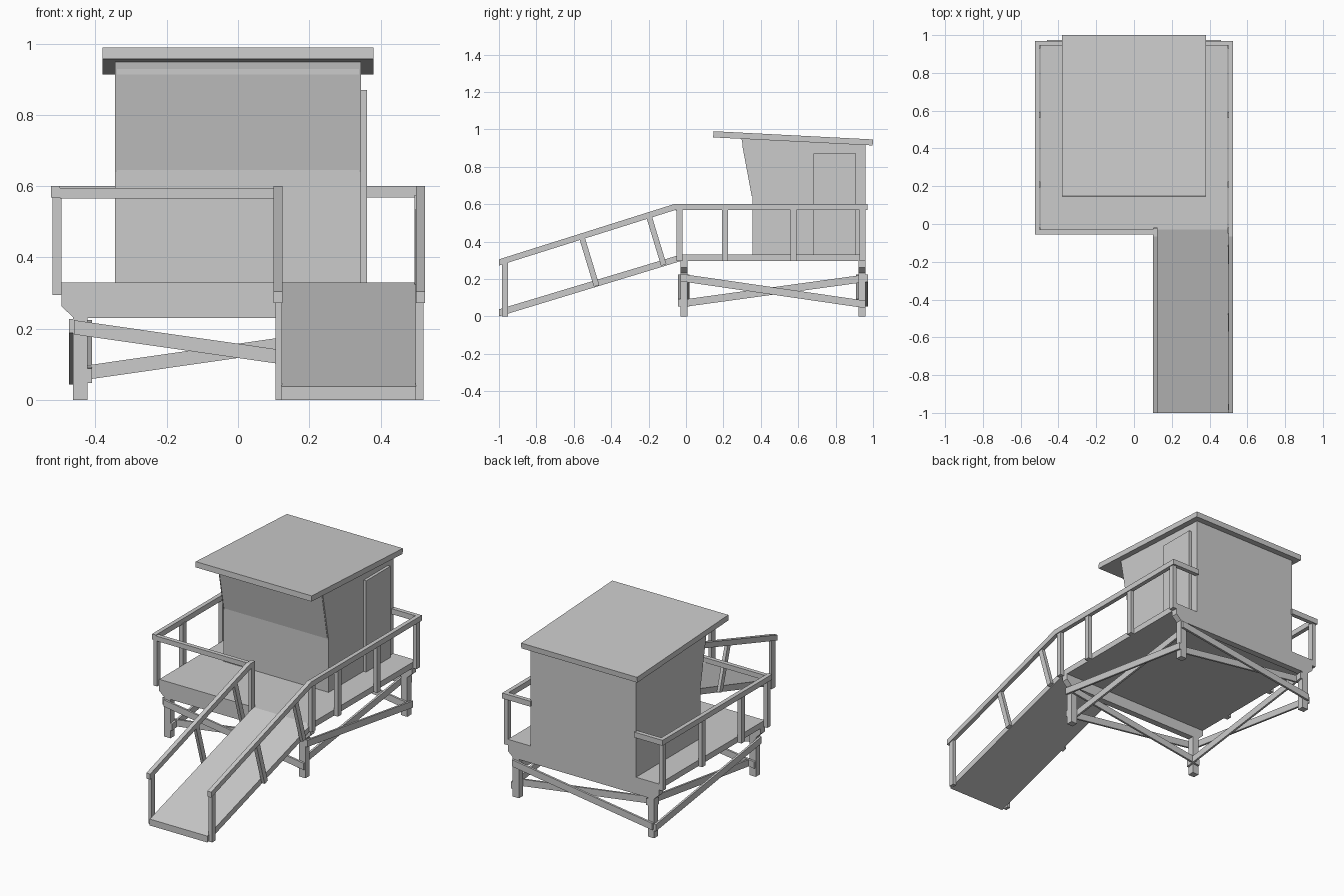
import bpy, bmesh
from mathutils import Vector

if "Cube" in bpy.data.objects:
    bpy.data.objects.remove(bpy.data.objects["Cube"])


def finish(name, bm):
    bmesh.ops.recalc_face_normals(bm, faces=bm.faces)
    me = bpy.data.meshes.new(name)
    bm.to_mesh(me)
    bm.free()
    ob = bpy.data.objects.new(name, me)
    bpy.context.collection.objects.link(ob)
    return ob


def prism(name, pts, axis, a, b):
    """Extrude a profile along x (points are y,z) or along y (points are x,z)."""
    bm = bmesh.new()
    put = (lambda p, t: (t, p[0], p[1])) if axis == 'x' else (lambda p, t: (p[0], t, p[1]))
    lo = [bm.verts.new(put(p, a)) for p in pts]
    hi = [bm.verts.new(put(p, b)) for p in pts]
    bm.faces.new(lo)
    bm.faces.new(hi)
    n = len(pts)
    for i in range(n):
        j = (i + 1) % n
        bm.faces.new((lo[i], lo[j], hi[j], hi[i]))
    return finish(name, bm)


def box(name, x0, x1, y0, y1, z0, z1):
    return prism(name, [(y0, z0), (y1, z0), (y1, z1), (y0, z1)], 'x', x0, x1)


def brace(name, axis, a, b, p, q, h=0.02):
    """Sloping board with upright ends."""
    pts = [(p[0], p[1] - h), (q[0], q[1] - h), (q[0], q[1] + h), (p[0], p[1] + h)]
    return prism(name, pts, axis, a, b)


def strut(name, a, b, p, q, w=0.03):
    """Square-ended bar in the yz plane."""
    d = (Vector(q) - Vector(p)).normalized()
    s = Vector((-d.y, d.x)) * w / 2
    p, q = Vector(p), Vector(q)
    return prism(name, [p - s, q - s, q + s, p + s], 'x', a, b)


def frame(name, pts, border, depth):
    """Open frame around a flat outline, half of its depth on each side."""
    bm = bmesh.new()
    f = bm.faces.new([bm.verts.new(p) for p in pts])
    bmesh.ops.inset_individual(bm, faces=[f], thickness=border, use_even_offset=True)
    bmesh.ops.delete(bm, geom=[f], context='FACES_ONLY')
    ob = finish(name, bm)
    m = ob.modifiers.new("depth", 'SOLIDIFY')
    m.thickness = depth
    m.offset = 0
    return ob


# Deck with chamfered end beams
box("deck", -0.495, 0.495, -0.03, 0.96, 0.295, 0.33)
for name, y0, y1 in (("front_beam", -0.03, 0.008), ("back_beam", 0.922, 0.96)):
    prism(name, [(-0.46, 0.23), (0.46, 0.23), (0.495, 0.262), (0.495, 0.297),
                 (-0.495, 0.297), (-0.495, 0.262)], 'y', y0, y1)

# Legs
for side, s in (("left", -1), ("right", 1)):
    x0, x1 = sorted((s * 0.463, s * 0.422))
    box("front_leg_" + side, x0, x1, -0.03, 0.008, 0, 0.235)
    box("back_leg_" + side, x0, x1, 0.922, 0.96, 0, 0.235)

# Cross braces: one outside the legs, one inside, on each side
hi, lo = 0.204, 0.072
brace("front_brace_outer", 'y', -0.042, -0.03, (-0.46, hi), (0.46, lo))
brace("front_brace_inner", 'y', 0.008, 0.02, (-0.46, lo), (0.46, hi))
brace("back_brace_outer", 'y', 0.96, 0.973, (-0.46, lo), (0.46, hi))
brace("back_brace_inner", 'y', 0.91, 0.922, (-0.46, hi), (0.46, lo))
for side, s in (("left", -1), ("right", 1)):
    brace("side_brace_outer_" + side, 'x', s * 0.463, s * 0.475, (-0.03, hi + 0.004), (0.96, lo - 0.008))
    brace("side_brace_inner_" + side, 'x', s * 0.422, s * 0.41, (-0.03, lo - 0.004), (0.96, hi))

# Ramp
prism("ramp", [(-1, 0), (-1, 0.038), (-0.03, 0.33), (-0.03, 0.295)], 'x', 0.122, 0.5)

# Deck posts and rails
for side, s in (("left", -1), ("right", 1)):
    for i, y in enumerate((-0.05, 0.192, 0.56, 0.928)):
        box(f"rail_post_{side}_{i}", s * 0.495, s * 0.52, y, y + 0.032, 0.295, 0.575)
    box("back_rail_" + side, s * 0.34, s * 0.525, 0.945, 0.97, 0.568, 0.6)
box("left_rail", -0.525, -0.5, -0.055, 0.97, 0.568, 0.6)
box("front_rail", -0.5, 0.105, -0.055, -0.03, 0.566, 0.595)
box("ramp_top_post", 0.103, 0.125, -0.05, -0.018, 0.295, 0.575)

# Ramp handrails; the right one carries on along the deck
slope = [(-1, 0.272), (-1, 0.305), (-0.065, 0.6)]
prism("right_rail", slope + [(0.97, 0.6), (0.97, 0.568), (-0.06, 0.568)], 'x', 0.5, 0.525)
prism("ramp_left_rail", slope + [(-0.02, 0.6), (-0.02, 0.568), (-0.06, 0.568)], 'x', 0.1, 0.125)
for side, x0, x1 in (("left", 0.105, 0.124), ("right", 0.498, 0.52)):
    box("ramp_front_post_" + side, x0, x1, -0.985, -0.952, 0, 0.285)
    strut("ramp_low_post_" + side, x0, x1, (-0.556, 0.42), (-0.478, 0.163))
    strut("ramp_high_post_" + side, x0, x1, (-0.197, 0.532), (-0.119, 0.275))

# Cabin and sloping roof
prism("cabin", [(0.355, 0.325), (0.355, 0.64), (0.297, 0.95), (0.96, 0.918), (0.96, 0.325)],
      'x', -0.345, 0.345)
prism("roof", [(0.145, 0.957), (0.147, 0.99), (1.0, 0.946), (0.998, 0.914)], 'x', -0.38, 0.38)

# Window frames
frame("front_window_frame", [(-0.34, 0.354, 0.645), (0.34, 0.354, 0.645),
                             (0.34, 0.301, 0.928), (-0.34, 0.301, 0.928)], 0.015, 0.03)
for side, s in (("left", -1), ("right", 1)):
    frame("side_window_frame_" + side,
          [(s * 0.345, y, z) for y, z in ((0.368, 0.643), (0.63, 0.643), (0.63, 0.928), (0.314, 0.928))],
          0.012, 0.022)

# Door with a narrow window
box("door", 0.34, 0.362, 0.682, 0.91, 0.33, 0.87)
frame("door_window_frame", [(0.362, y, z) for y, z in
                            ((0.755, 0.625), (0.84, 0.625), (0.84, 0.85), (0.755, 0.85))], 0.014, 0.012)
